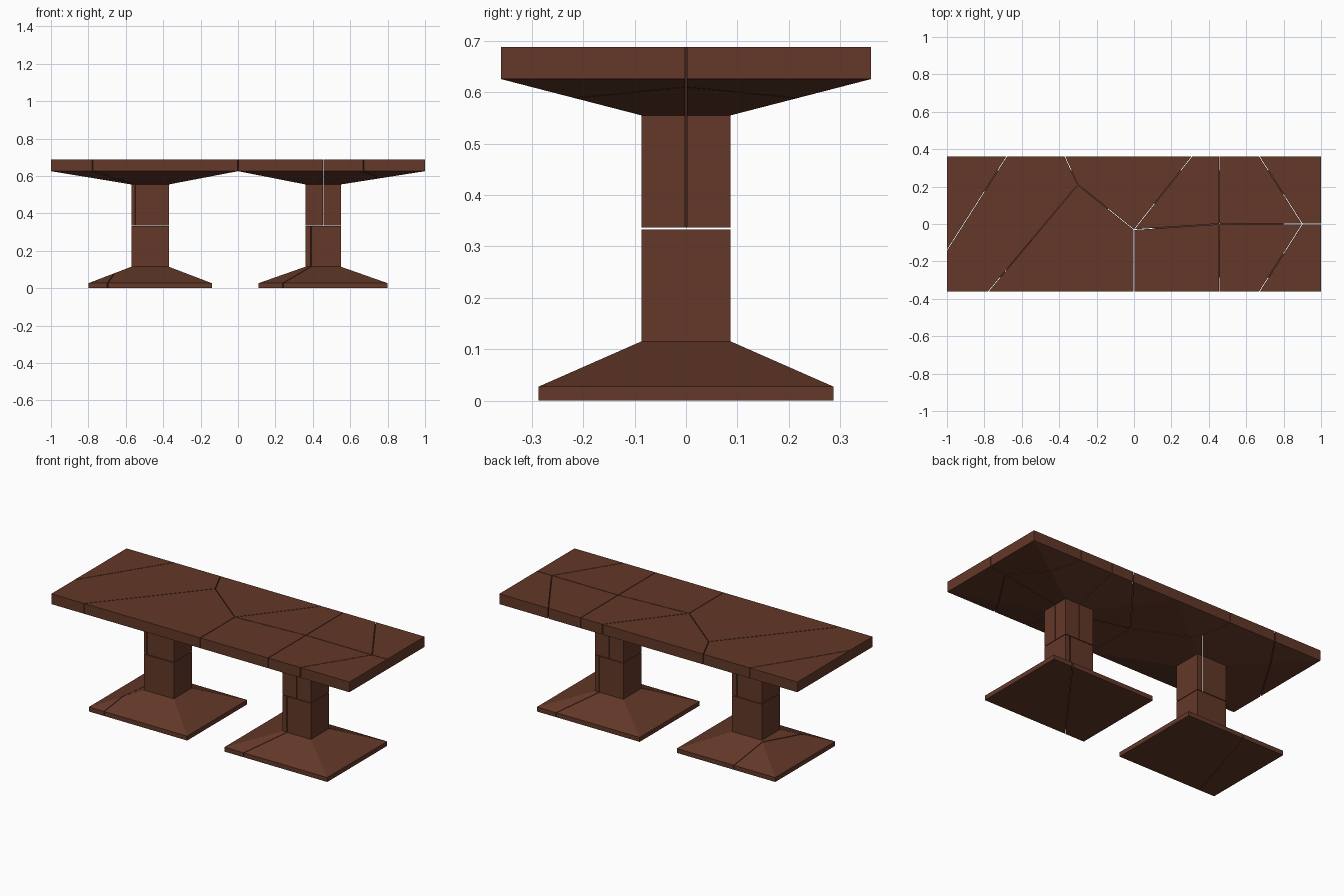
import bpy, bmesh
from mathutils import Vector

if "Cube" in bpy.data.objects:
    bpy.data.objects.remove(bpy.data.objects["Cube"])

GAP = 0.0018      # half width of the cracks
BREAK = 0.335     # height where the pedestals are broken across
HX, HY = 1.0, 0.362

wood = bpy.data.materials.new("dark_wood")
wood.diffuse_color = (0.125, 0.04, 0.021, 1)
wood.use_nodes = True
wood.node_tree.nodes["Principled BSDF"].inputs["Base Color"].default_value = wood.diffuse_color


def stack(bm, rings, open_x=None):
    """Closed stack of rectangles (x0, x1, half_y, z), optionally open on the wall x=open_x."""
    loops = [[bm.verts.new(p) for p in ((a, -h, z), (b, -h, z), (b, h, z), (a, h, z))]
             for a, b, h, z in rings]
    bm.faces.new(loops[0][::-1])
    bm.faces.new(loops[-1])
    for lo, hi in zip(loops, loops[1:]):
        for i in range(4):
            j = (i + 1) % 4
            quad = (lo[i], lo[j], hi[j], hi[i])
            if open_x is not None and all(abs(v.co.x - open_x) < 1e-6 for v in quad):
                continue
            bm.faces.new(quad)


def on_border(p, q):
    return (abs(p.x) == HX and p.x == q.x) or (abs(p.y) == HY and p.y == q.y)


def fragment(name, source, cell):
    """Keep the part of source inside a convex plan-view cell, closing each cut."""
    bm = source.copy()
    pts = [Vector((x, y, 0)) for x, y in cell]
    mid = sum(pts, Vector()) / len(pts)
    for p, q in zip(pts, pts[1:] + pts[:1]):
        if on_border(p, q):
            continue
        n = Vector((q.y - p.y, p.x - q.x, 0)).normalized()
        if n.dot(p - mid) < 0:
            n = -n
        bmesh.ops.bisect_plane(bm, geom=bm.verts[:] + bm.edges[:] + bm.faces[:], dist=1e-6,
                               plane_co=p - n * GAP, plane_no=n, clear_outer=True)
        rim = [e for e in bm.edges if e.is_boundary]
        if rim:
            bmesh.ops.holes_fill(bm, edges=rim, sides=0)
    bmesh.ops.recalc_face_normals(bm, faces=bm.faces)
    me = bpy.data.meshes.new(name)
    bm.to_mesh(me)
    bm.free()
    me.materials.append(wood)
    bpy.context.collection.objects.link(bpy.data.objects.new(name, me))


# Table top with tapered underside and upper pedestal halves
left_col, right_col = (-0.57, -0.37), (0.36, 0.55)
top = bmesh.new()
for (a, b), (c0, c1) in (((-HX, 0), left_col), ((0, HX), right_col)):
    stack(top, [(c0, c1, 0.087, BREAK + GAP), (c0, c1, 0.087, 0.555),
                (a, b, HY, 0.626), (a, b, HY, 0.688)], open_x=0)
bmesh.ops.remove_doubles(top, verts=top.verts, dist=1e-5)

# Crack layout of the top, seen from above
hub, fork, cross, tip = (0, -0.03), (-0.30, 0.21), (0.455, 0), (0.9, 0)
cells = [
    [(-HX, -0.14), (-0.68, HY), (-HX, HY)],
    [(-HX, -HY), (-0.78, -HY), fork, (-0.37, HY), (-0.68, HY), (-HX, -0.14)],
    [(-0.78, -HY), (0, -HY), hub, fork],
    [(-0.37, HY), fork, hub, (0.31, HY)],
    [hub, cross, (0.455, HY), (0.31, HY)],
    [(0, -HY), (0.455, -HY), cross, hub],
]
for s in (1, -1):
    cells.append([cross, tip, (0.67, s * HY), (0.455, s * HY)])
    cells.append([tip, (HX, 0), (HX, s * HY), (0.67, s * HY)])
for i, cell in enumerate(cells):
    fragment(f"table_top_piece_{i + 1}", top, cell)
top.free()

# Flared feet with lower pedestal halves, each split by cracks
feet = {
    "left_foot": ((-0.80, -0.14), left_col, [
        [(-HX, -HY), (-0.72, -HY), (-0.50, HY), (-HX, HY)],
        [(-0.72, -HY), (0, -HY), (0, HY), (-0.50, HY)]]),
    "right_foot": ((0.11, 0.80), right_col, [
        [(0, -HY), (0.184, -HY), (0.726, HY), (0, HY)],
        [(0.184, -HY), (HX, -HY), (HX, HY), (0.726, HY)]]),
}
for name, ((a, b), (c0, c1), parts) in feet.items():
    foot = bmesh.new()
    stack(foot, [(a, b, 0.287, 0), (a, b, 0.287, 0.027),
                 (c0, c1, 0.087, 0.115), (c0, c1, 0.087, BREAK - GAP)])
    for i, cell in enumerate(parts):
        fragment(f"{name}_piece_{i + 1}", foot, cell)
    foot.free()
